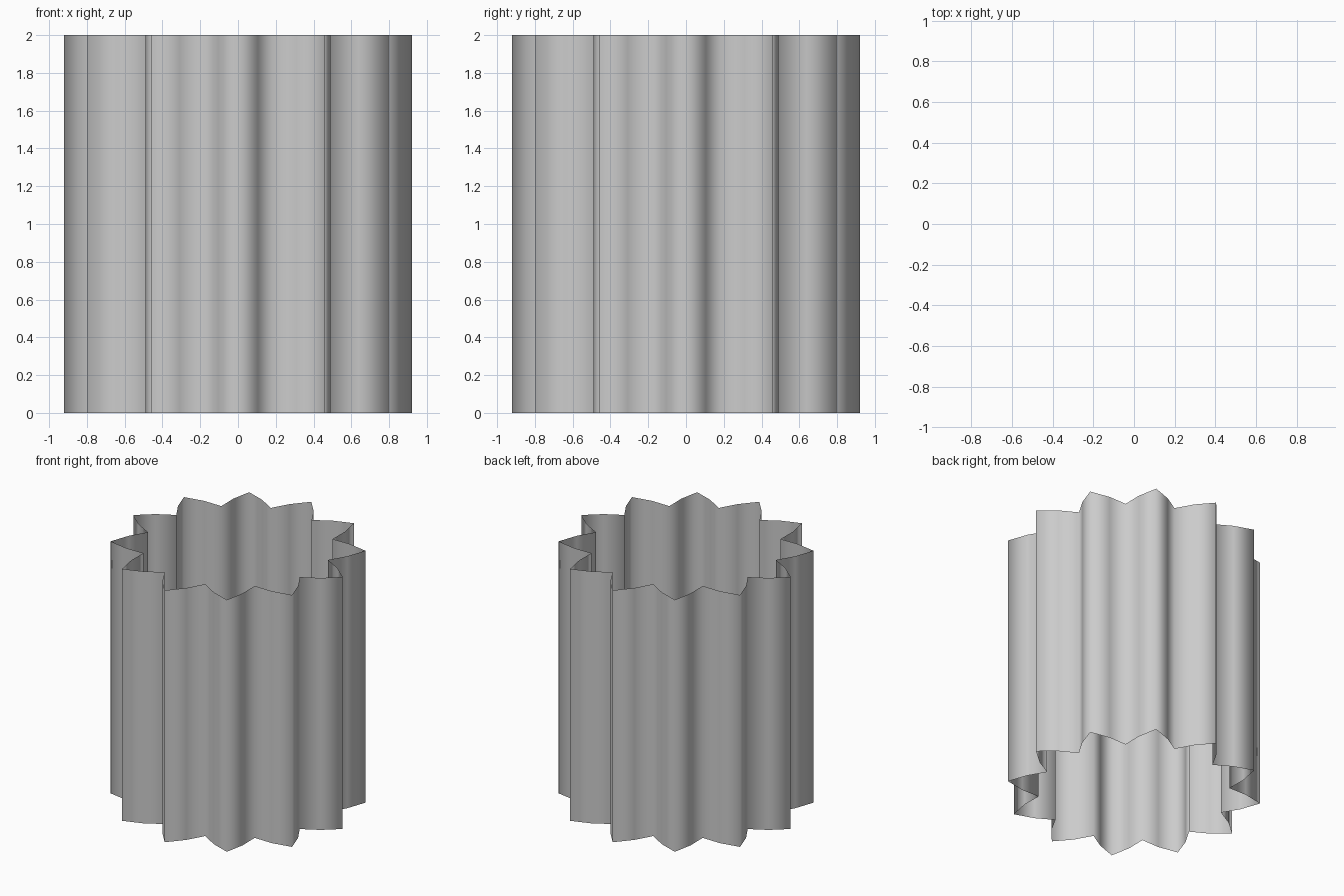
import bpy, bmesh
from math import cos, sin, pi

if "Cube" in bpy.data.objects:
    bpy.data.objects.remove(bpy.data.objects["Cube"])

POINTS = 12          # ridges around the tube
STEPS = 4            # segments per ridge: crest, slope, groove, slope
MID, AMP = 0.805, 0.115
HEIGHT = 2.0

# Wavy closed outline, crests on the x and y axes
bm = bmesh.new()
count = POINTS * STEPS
ring = []
for i in range(count):
    a = 2 * pi * i / count
    r = MID + AMP * cos(POINTS * a)
    ring.append(bm.verts.new((r * cos(a), r * sin(a), 0)))
edges = [bm.edges.new((ring[i], ring[(i + 1) % count])) for i in range(count)]

# Extrude the outline upward into an open, paper-thin wall
geom = bmesh.ops.extrude_edge_only(bm, edges=edges)["geom"]
top = [v for v in geom if isinstance(v, bmesh.types.BMVert)]
bmesh.ops.translate(bm, verts=top, vec=(0, 0, HEIGHT))
bm.normal_update()

# Make the wall face outward
f = next(iter(bm.faces))
c = f.calc_center_median()
if f.normal.x * c.x + f.normal.y * c.y < 0:
    bmesh.ops.reverse_faces(bm, faces=bm.faces[:])
for f in bm.faces:
    f.smooth = True

mesh = bpy.data.meshes.new("fluted_wall")
bm.to_mesh(mesh)
bm.free()
wall = bpy.data.objects.new("fluted_wall", mesh)
bpy.context.collection.objects.link(wall)
